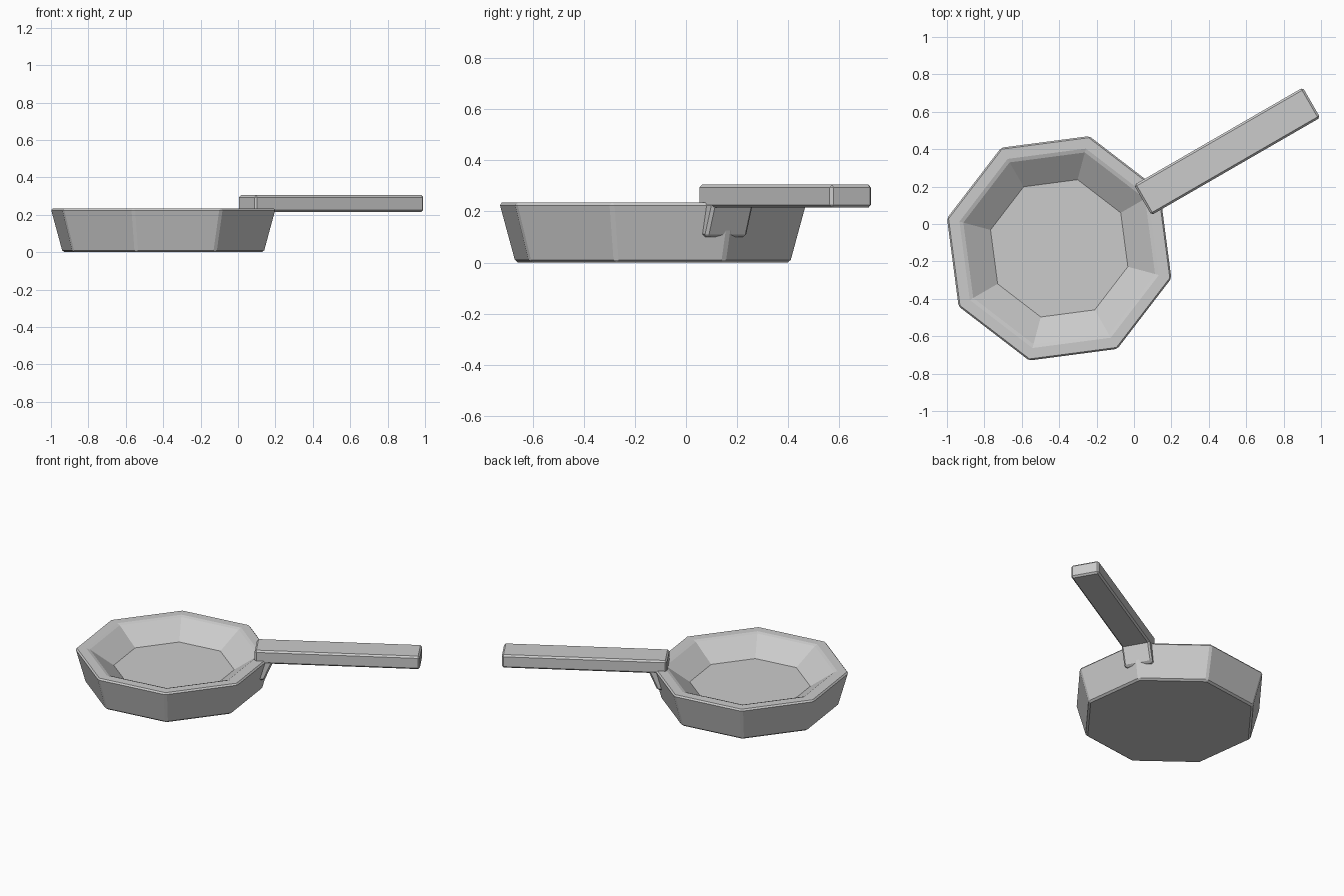
import bpy, bmesh
from math import cos, sin, radians
from mathutils import Matrix

if "Cube" in bpy.data.objects:
    bpy.data.objects.remove(bpy.data.objects["Cube"])

# Everything is built around the pan axis; +x local is the handle direction
PLACE = Matrix.Translation((-0.40, -0.13, 0)) @ Matrix.Rotation(radians(30), 4, 'Z')
BEVEL = 0.011


def finish(name, bm, edges):
    bmesh.ops.recalc_face_normals(bm, faces=bm.faces)
    bmesh.ops.bevel(bm, geom=edges, offset=BEVEL, offset_type='OFFSET',
                    segments=1, profile=0.5, affect='EDGES')
    bm.transform(PLACE)
    mesh = bpy.data.meshes.new(name)
    bm.to_mesh(mesh)
    bm.free()
    obj = bpy.data.objects.new(name, mesh)
    bpy.context.collection.objects.link(obj)
    return obj


# Octagonal pan body: bottom, outer rim, inner rim, cooking floor
bm = bmesh.new()
profile = [(0.558, 0.0), (0.624, 0.235), (0.540, 0.235), (0.380, 0.125)]
rings = [[bm.verts.new((r * cos(radians(45 * k)), r * sin(radians(45 * k)), z))
          for k in range(8)] for r, z in profile]
for a, b in zip(rings, rings[1:]):
    for k in range(8):
        n = (k + 1) % 8
        bm.faces.new((a[k], a[n], b[n], b[k]))
bm.faces.new(rings[0])
bm.faces.new(rings[-1])
floor = set(rings[-1])
finish("pan_body", bm,
       [e for e in bm.edges if not floor & set(e.verts)
        and not (e.verts[0] in rings[1]) != (e.verts[1] in rings[1])
        or (e.verts[0] in rings[0]) != (e.verts[1] in rings[0])])


def side_prism(name, outline, half_width):
    """Extrude a side outline (r, z) across the handle width, bevelled."""
    bm = bmesh.new()
    left = [bm.verts.new((r, -half_width, z)) for r, z in outline]
    right = [bm.verts.new((r, half_width, z)) for r, z in outline]
    bm.faces.new(left)
    bm.faces.new(right)
    for k in range(len(outline)):
        n = (k + 1) % len(outline)
        bm.faces.new((left[k], left[n], right[n], right[k]))
    return finish(name, bm, bm.edges[:])


# Straight handle resting on the rim
side_prism("handle", [(0.516, 0.215), (1.558, 0.215), (1.558, 0.305), (0.516, 0.305)], 0.093)

# Sloped tab under the handle, hugging the wall corner
side_prism("handle_bracket", [(0.515, 0.10), (0.578, 0.10), (0.636, 0.235), (0.565, 0.235)], 0.093)
